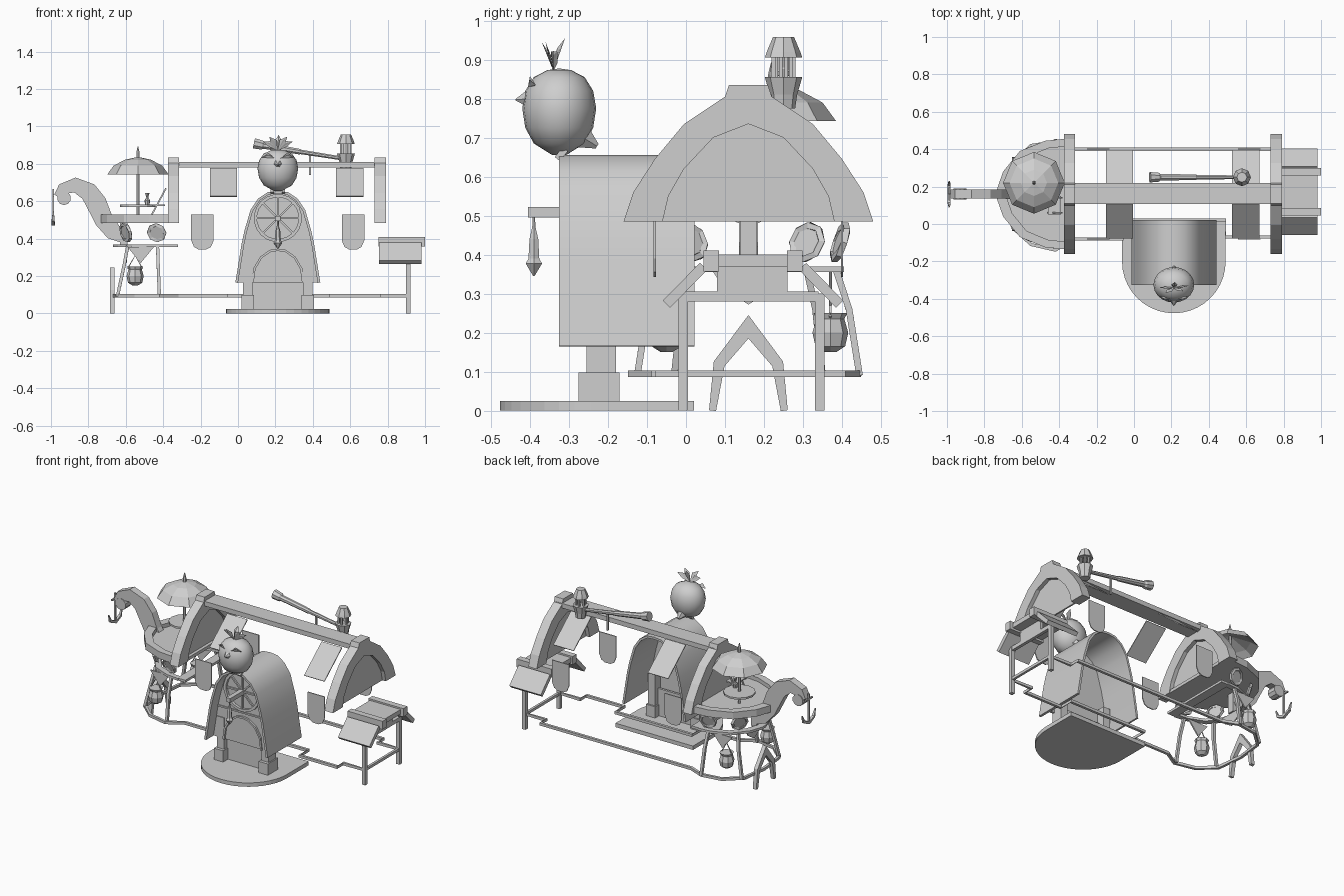
import bpy, bmesh, math
from mathutils import Vector

if "Cube" in bpy.data.objects:
    bpy.data.objects.remove(bpy.data.objects["Cube"], do_unlink=True)

GREY = (0.62, 0.62, 0.62, 1)
mat = bpy.data.materials.new("plain_grey")
mat.use_nodes = True
mat.diffuse_color = GREY
mat.node_tree.nodes["Principled BSDF"].inputs["Base Color"].default_value = GREY
MID = 0.16      # centre line of the stall in y
HUT = 0.213     # centre line of the hut in x


def build(name, verts, faces, smooth=0):
    mesh = bpy.data.meshes.new(name)
    mesh.from_pydata([tuple(v) for v in verts], [], faces)
    bm = bmesh.new()
    bm.from_mesh(mesh)
    bmesh.ops.recalc_face_normals(bm, faces=bm.faces)
    bm.to_mesh(mesh)
    bm.free()
    mesh.materials.append(mat)
    ob = bpy.data.objects.new(name, mesh)
    bpy.context.collection.objects.link(ob)
    if smooth:
        bpy.ops.object.select_all(action='DESELECT')
        ob.select_set(True)
        bpy.context.view_layer.objects.active = ob
        bpy.ops.object.shade_smooth_by_angle(angle=math.radians(smooth))
    return ob


def prism(name, pts, axis, lo, hi, smooth=0):
    place = {'x': lambda a, b, d: (d, a, b), 'y': lambda a, b, d: (a, d, b),
             'z': lambda a, b, d: (a, b, d)}[axis]
    n = len(pts)
    verts = [place(a, b, d) for d in (lo, hi) for a, b in pts]
    sides = [(i, (i + 1) % n, n + (i + 1) % n, n + i) for i in range(n)]
    return build(name, verts, sides + [tuple(range(n)), tuple(range(n, 2 * n))], smooth)


def box(name, x0, x1, y0, y1, z0, z1):
    return prism(name, [(x0, y0), (x1, y0), (x1, y1), (x0, y1)], 'z', z0, z1)


def strip(name, pts, axis, lo, hi, smooth=0):
    """Flat band along a path of (a, b, half width)."""
    left, right = [], []
    for i, (a, b, w) in enumerate(pts):
        p, q = pts[max(i - 1, 0)], pts[min(i + 1, len(pts) - 1)]
        d = Vector((q[0] - p[0], q[1] - p[1])).normalized() * w
        left.append((a - d.y, b + d.x))
        right.append((a + d.y, b - d.x))
    return prism(name, left + right[::-1], axis, lo, hi, smooth)


def skin(name, rings, closed, smooth):
    n, m = len(rings[0]), len(rings)
    faces = [(i * n + j, i * n + (j + 1) % n, (i + 1) % m * n + (j + 1) % n, (i + 1) % m * n + j)
             for i in range(m if closed else m - 1) for j in range(n)]
    if not closed:
        faces += [tuple(range(n)), tuple(range((m - 1) * n, m * n))]
    return build(name, [v for r in rings for v in r], faces, smooth)


def tube(name, pts, radii, n=4, closed=False, smooth=0):
    pts = [Vector(p) for p in pts]
    m = len(pts)
    radii = radii if isinstance(radii, list) else [radii] * m
    if closed:
        dirs = [(pts[(i + 1) % m] - pts[i - 1]).normalized() for i in range(m)]
    else:
        dirs = [(pts[min(i + 1, m - 1)] - pts[max(i - 1, 0)]).normalized() for i in range(m)]
    ref = min((Vector(a) for a in ((0, 0, 1), (0, 1, 0), (1, 0, 0))),
              key=lambda a: max(abs(a.dot(d)) for d in dirs))
    rings = []
    for p, d, r in zip(pts, dirs, radii):
        u = d.cross(ref).normalized()
        v = d.cross(u)
        angles = [2 * math.pi * (j + 0.5) / n for j in range(n)]
        rings.append([p + u * r * math.cos(t) + v * r * math.sin(t) for t in angles])
    return skin(name, rings, closed, smooth)


def lathe(name, x, y, prof, n=8, smooth=0):
    rings = [[(x + r * math.cos(2 * math.pi * j / n), y + r * math.sin(2 * math.pi * j / n), z)
              for j in range(n)] for r, z in prof]
    return skin(name, rings, False, smooth)


def both(half, c=0):
    """Mirror a half profile that ends at the centre line; returns a full path."""
    tail = half[:-1] if half[-1][0] == 0 else half
    return [(c - p[0], *p[1:]) for p in half] + [(c + p[0], *p[1:]) for p in tail[::-1]]


def ring_points(c, normal, r, n):
    c, normal = Vector(c), Vector(normal).normalized()
    u = normal.orthogonal().normalized()
    v = normal.cross(u)
    return [c + u * r * math.cos(2 * math.pi * i / n) + v * r * math.sin(2 * math.pi * i / n)
            for i in range(n)]


# Arched end ribs, their infill and the ridge beam
outer = [(0.32, 0.485), (0.295, 0.56), (0.24, 0.645), (0.165, 0.735), (0.06, 0.805), (0.05, 0.835)]
inner = [(0.22, 0.485), (0.205, 0.55), (0.165, 0.62), (0.09, 0.70), (0, 0.735)]
for side, x in (("left", 0.73), ("right", -0.375)):
    prism(side + "_rib", both(outer, MID) + both(inner, MID)[::-1], 'x', x, x + 0.06)
    prism(side + "_rib_infill", both(inner, MID), 'x', x + 0.025, x + 0.035)
box("ridge_beam", -0.36, 0.78, 0.107, 0.22, 0.78, 0.81)

# Sloped cloths and hanging banners on both slopes
for s, label in ((-1, "front"), (1, "back")):
    for x in (-0.15, 0.525):
        strip(label + "_cloth", [(MID + s * 0.055, 0.775, 0.003), (MID + s * 0.235, 0.625, 0.003)],
              'x', x, x + 0.145)
    for x in (-0.19, 0.615):
        y = MID + s * 0.24
        half = [(0.06, 0.53), (0.06, 0.39), (0.045, 0.355), (0.02, 0.342)]
        prism(label + "_banner", both(half, x), 'y', y - 0.003, y + 0.003)

# Floor rail running around the whole stall
rail = [(0.91, 0.34), (0.76, 0.34), (0.76, 0.40), (-0.32, 0.40), (-0.42, 0.44), (-0.55, 0.42),
        (-0.65, 0.33), (-0.67, 0.16), (-0.65, -0.02), (-0.55, -0.11), (-0.42, -0.14), (-0.32, -0.08),
        (-0.06, -0.08), (-0.06, 0.02), (0.49, 0.02), (0.49, -0.07), (0.76, -0.07), (0.76, -0.01), (0.91, -0.01)]
tube("floor_rail", [(x, y, 0.095) for x, y in rail], 0.012, closed=True)

# Hut: base, posts, shell, wall, door and wheel window
base = [(HUT + 0.277 * math.cos(t), -0.2 + 0.277 * math.sin(t))
        for t in (math.pi * (1 + i / 20) for i in range(21))]
prism("hut_base", [(HUT - 0.277, 0.02)] + base + [(HUT + 0.277, 0.02)], 'z', 0, 0.025)
for s in (-1, 1):
    x = HUT + s * 0.16
    box("hut_post_foot", x - 0.033, x + 0.033, -0.275, -0.17, 0.025, 0.098)
    box("hut_post", x - 0.025, x + 0.025, -0.255, -0.18, 0.098, 0.30)
arch = [(0.22, 0.165), (0.187, 0.37), (0.172, 0.44), (0.14, 0.55), (0.10, 0.61), (0.05, 0.643), (0, 0.648)]
strip("hut_shell", both([(a, b, 0.007) for a, b in arch], HUT), 'y', -0.325, 0.022, smooth=35)
prism("hut_wall", both(arch, HUT), 'y', -0.25, -0.235)
door = [(0.135, 0.165), (0.125, 0.24), (0.09, 0.30), (0.04, 0.335), (0, 0.34)]
strip("door_trim", both([(a, b, 0.006) for a, b in door], HUT), 'y', -0.262, -0.24)
box("door_panel", HUT - 0.135, HUT + 0.135, -0.225, -0.21, 0.025, 0.2)
box("wall_band", HUT - 0.185, HUT + 0.185, -0.257, -0.24, 0.365, 0.375)
hub = Vector((HUT, -0.26, 0.51))
tube("wheel_rim", ring_points(hub, (0, 1, 0), 0.12, 20), 0.012, closed=True)
for p in ring_points(hub, (0, 1, 0), 0.12, 8):
    tube("wheel_spoke", [hub, p], 0.007)
box("lantern_bracket", HUT - 0.015, HUT + 0.015, -0.405, -0.25, 0.495, 0.522)
lathe("hanging_lantern", HUT, -0.39, [(0.003, 0.50), (0.005, 0.47), (0.013, 0.44), (0.016, 0.39),
      (0.024, 0.377), (0.002, 0.345)], 6)

# Bird on the hut roof
body = [(0.02, 0.655), (0.075, 0.685), (0.1, 0.725), (0.109, 0.775), (0.1, 0.82), (0.075, 0.855),
        (0.035, 0.873), (0.003, 0.877)]
bird = lathe("bird_body", HUT, 0, body, 20, smooth=50)
bird.scale.y, bird.location.y = 0.87, -0.325
tube("bird_beak", [(HUT, -0.40, 0.80), (HUT, -0.437, 0.797)], [0.03, 0.002], 6)
tube("bird_tail", [(HUT, -0.28, 0.71), (HUT, -0.228, 0.678)], [0.045, 0.008], 6)


def leaf(name, base, tip, width):
    b, t = Vector(base), Vector(tip)
    m = (b + t) / 2 + Vector((0, 0, 0.012))
    side = (t - b).cross(Vector((0, 1, 0.4))).normalized() * width
    build(name, [b, m + side, t, m - side, m + Vector((0, -0.006, 0.004))],
          [(0, 1, 4), (1, 2, 4), (2, 3, 4), (3, 0, 4), (0, 3, 2, 1)])


for dx, dy, dz in ((-0.08, 0, 0.05), (-0.045, -0.03, 0.075), (0.005, 0.03, 0.085), (0.05, -0.02, 0.075), (0.08, 0.01, 0.05)):
    leaf("crest_feather", (HUT, -0.34, 0.87), (HUT + dx, -0.34 + dy, 0.87 + dz), 0.018)
for s in (-1, 1):
    leaf("bird_brow", (HUT + s * 0.015, -0.405, 0.83), (HUT + s * 0.085, -0.385, 0.835), 0.014)
    tube("bird_foot", [(HUT + s * 0.03, -0.31, 0.67), (HUT + s * 0.03, -0.33, 0.645)], 0.012)

# Telescope and chimney lamp on the ridge
tube("telescope", [(0.085, 0.25, 0.91), (0.13, 0.25, 0.9), (0.14, 0.25, 0.898), (0.33, 0.25, 0.865),
     (0.335, 0.25, 0.864), (0.55, 0.25, 0.83)], [0.03, 0.026, 0.019, 0.016, 0.013, 0.011], 8)
tube("telescope_post", [(0.385, 0.25, 0.86), (0.385, 0.25, 0.74)], 0.007)
lathe("lamp_base", 0.577, 0.25, [(0.03, 0.775), (0.035, 0.81), (0.048, 0.855)])
for p in ring_points((0.577, 0.25, 0.85), (0, 0, 1), 0.027, 6):
    tube("lamp_bar", [p, p + Vector((0, 0, 0.06))], 0.007)
lathe("lamp_cap", 0.577, 0.25, [(0.048, 0.905), (0.043, 0.92), (0.027, 0.958)])

# Sales counter with drop flaps
box("counter_top", 0.76, 0.98, 0.065, 0.28, 0.37, 0.40)
for s in (-1, 1):
    y = 0.172 + s * 0.107
    box("counter_beam", 0.75, 1.0, y - 0.02, y + 0.02, 0.357, 0.41)
    strip("counter_flap", [(y + s * 0.02, 0.37, 0.013), (y + s * 0.115, 0.273, 0.013)], 'x', 0.755, 0.98)
    y = 0.168 + s * 0.175
    box("counter_leg", 0.898, 0.922, y - 0.012, y + 0.012, 0, 0.30)
box("counter_brace", 0.9, 0.92, -0.005, 0.34, 0.28, 0.305)
box("counter_upright", 0.9, 0.92, 0.08, 0.26, 0.30, 0.37)

# Boat deck: floor, rim and lower hoop
half_deck = [(-0.375, 0.295), (-0.475, 0.285), (-0.61, 0.23), (-0.70, 0.12), (-0.735, 0.02)]


def outline(k, c=-0.35):
    half = [(c + (x - c) * k, d * k) for x, d in half_deck]
    return [(x, MID - d) for x, d in half] + [(x, MID + d) for x, d in half[::-1]]


prism("deck_floor", [(-0.32, MID - 0.29)] + outline(0.98) + [(-0.32, MID + 0.29)], 'z', 0.485, 0.505)
prism("deck_rim", outline(1) + outline(0.86)[::-1], 'z', 0.485, 0.53)
prism("lower_hoop", outline(0.83) + outline(0.72)[::-1], 'z', 0.355, 0.37)
box("hoop_tie", -0.38, -0.32, -0.08, 0.40, 0.355, 0.37)
box("keel_post", -0.63, -0.59, MID - 0.022, MID + 0.022, 0.36, 0.49)
for s in (-1, 1):
    for x, d, nx, ny in ((-0.435, 0.235, -0.25, 1), (-0.60, 0.15, -1, 0.65)):
        c, normal = Vector((x, MID + s * d, 0.432)), Vector((nx, s * ny, -0.35)).normalized()
        tube("porthole_ring", ring_points(c, normal, 0.045, 8), 0.011, closed=True)
        tube("porthole_glass", [c - normal * 0.004, c + normal * 0.004], 0.042, 8)
    for (x0, d0), (x1, d1) in (((-0.43, 0.225), (-0.42, 0.285)), ((-0.59, 0.15), (-0.645, 0.19))):
        mid = ((x0 * 2 + x1) / 3, MID + s * (d0 * 0.45 + d1 * 0.55), 0.26)
        tube("curved_leg", [(x0, MID + s * d0, 0.36), mid, (x1, MID + s * d1, 0.09)], 0.012)
    # Hanging pots and pennants
    y = MID + s * 0.21
    lathe("pot", -0.55, y, [(0.015, 0.15), (0.038, 0.165), (0.046, 0.2), (0.036, 0.235), (0.043, 0.25)], 8)
    tube("pot_handle", [(-0.59, y, 0.24), (-0.55, y, 0.31), (-0.51, y, 0.24)], 0.004)
    prism("pennant", [(-0.59, 0.355), (-0.45, 0.355), (-0.52, 0.27)], 'y', y - 0.004, y + 0.004)
prism("end_pennant", both([(0.09, 0.355), (0.06, 0.31), (0, 0.272)], MID), 'x', -0.60, -0.594)
strip("pointed_arch", both([(0.092, 0, 0.009), (0.075, 0.12, 0.015), (0, 0.215, 0.03)], MID), 'x', -0.685, -0.66)

# Curled prow with anchor
prow = [(-0.61, 0.40, 0.025), (-0.665, 0.435, 0.045), (-0.717, 0.50, 0.05), (-0.757, 0.59, 0.055), (-0.80, 0.652, 0.05),
        (-0.872, 0.687, 0.04), (-0.94, 0.665, 0.03), (-0.965, 0.625, 0.02)]
strip("prow", prow, 'y', MID - 0.024, MID + 0.024)
tube("prow_curl", [(-0.93, MID - 0.03, 0.617), (-0.93, MID + 0.03, 0.617)], 0.037, 10)
tube("anchor_shank", [(-0.988, MID, 0.665), (-0.988, MID, 0.48)], 0.007)
tube("anchor_stock", [(-0.988, MID - 0.035, 0.63), (-0.988, MID + 0.035, 0.63)], 0.007)
tube("anchor_arms", [(-0.988, y, z) for y, z in both([(0.068, 0.545), (0.05, 0.50), (0, 0.478)], MID)],
     [0.004, 0.011, 0.012, 0.011, 0.004])

# Parasol, table, bottle and stools on the deck
PX, PY = -0.535, 0.22
lathe("parasol", PX, PY, [(0.005, 0.815), (0.12, 0.77), (0.165, 0.742), (0.13, 0.79), (0.07, 0.822), (0.012, 0.835)])
tube("parasol_pole", [(PX, PY, 0.5), (PX, PY, 0.86), (PX, PY, 0.893)], [0.008, 0.01, 0.002], 6)
lathe("table_top", PX, PY, [(0.095, 0.57), (0.095, 0.582)], 12)
lathe("bottle", -0.485, 0.19, [(0.012, 0.58), (0.015, 0.605), (0.005, 0.62), (0.012, 0.645)], 8)
for s in (-1, 1):
    tube("folding_chair_bar", [(-0.46, 0.10 + s * 0.04, 0.53), (-0.385, 0.10 + s * 0.04, 0.67)], 0.006)
box("chair_seat", -0.46, -0.39, 0.05, 0.15, 0.575, 0.583)
